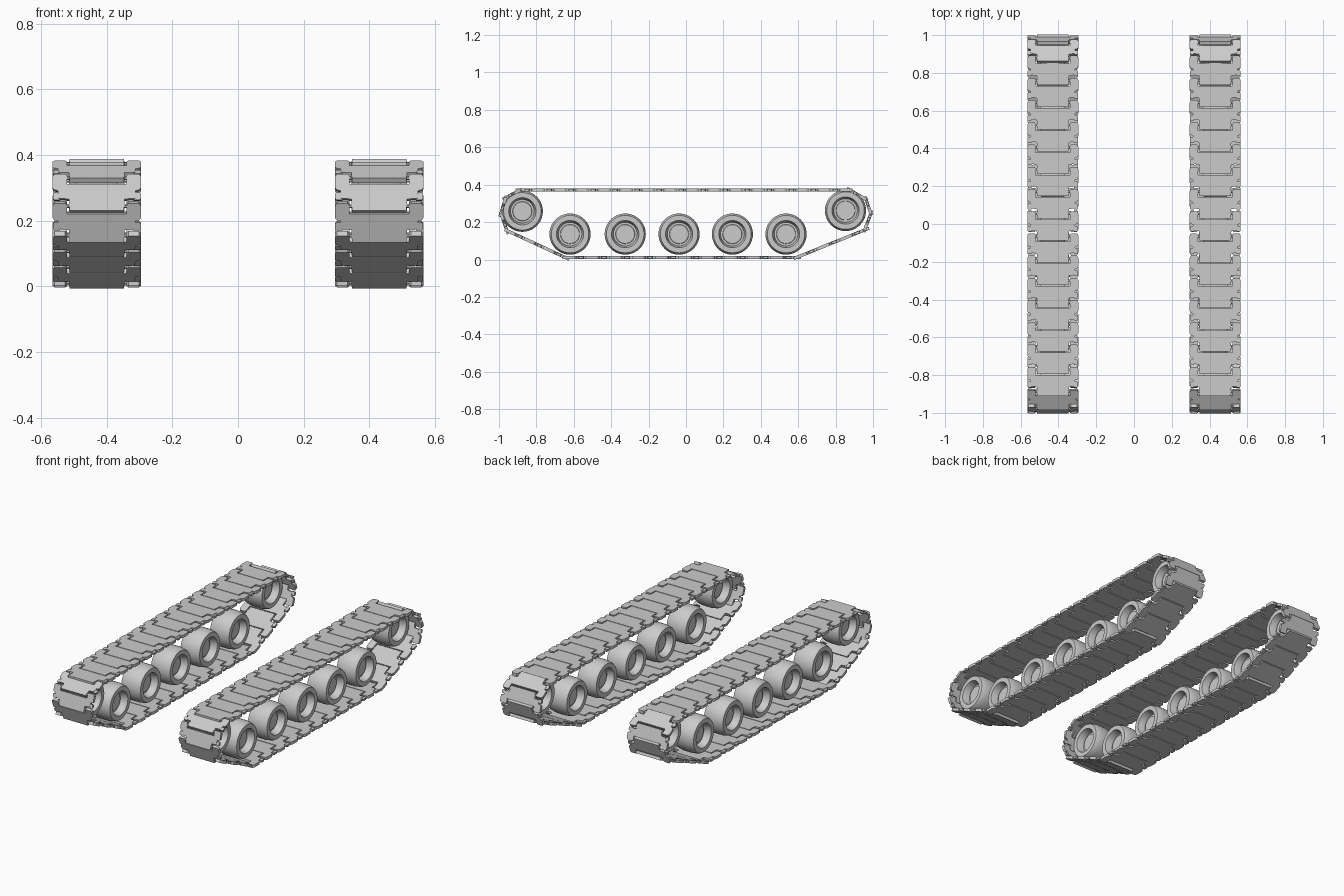
import bpy, bmesh, math
from mathutils import Vector

if "Cube" in bpy.data.objects:
    bpy.data.objects.remove(bpy.data.objects["Cube"])

TRACK_X = 0.43
THICK = 0.017

# track centreline (y, z) going clockwise, with number of links on each run
PATH = [((-0.888, 0.371), 15), ((0.877, 0.371), 1), ((0.962, 0.322), 1),
        ((0.988, 0.245), 1), ((0.955, 0.158), 3), ((0.59, 0.011), 10),
        ((-0.645, 0.011), 3), ((-0.957, 0.155), 1), ((-0.99, 0.245), 1),
        ((-0.965, 0.33), 1)]

# half outline of one link: (x, fraction of pitch), tongue to prong
HALF = [(0.083, -0.2), (0.085, 0.22), (0.116, 0.25), (0.118, 0.52),
        (0.129, 0.55), (0.135, 0.63), (0.135, 1.02), (0.128, 1.12),
        (0.096, 1.12), (0.091, 1.05), (0.091, 0.76)]
OUTLINE = HALF + [(-x, t) for x, t in reversed(HALF)]

# wheel half profile (x, radius), hub centre to tread middle
WHEEL = [(0.03, 0.0), (0.03, 0.05), (0.022, 0.052), (0.022, 0.063),
         (0.04, 0.066), (0.065, 0.073), (0.065, 0.1), (0.058, 0.104),
         (0.028, 0.110)]


def add_prism(bm, pts, offset):
    a = [bm.verts.new(p) for p in pts]
    b = [bm.verts.new(p + offset) for p in pts]
    bm.faces.new(a)
    bm.faces.new(b[::-1])
    n = len(pts)
    for i in range(n):
        bm.faces.new((a[i], b[i], b[(i + 1) % n], a[(i + 1) % n]))


def add_link(bm, p, q):
    d = q - p
    n = Vector((0, -d.z, d.y)).normalized()
    base = p - n * THICK / 2
    add_prism(bm, [base + Vector((x, 0, 0)) + d * t for x, t in OUTLINE], n * THICK)
    # ears on the outer ends of the body
    for s in (-1, 1):
        ear = [(0.112, 0.2), (0.13, 0.2), (0.134, 0.24), (0.134, 0.42), (0.13, 0.46), (0.112, 0.46)]
        add_prism(bm, [base + n * 0.002 + Vector((s * x, 0, 0)) + d * t for x, t in ear],
                  n * (THICK - 0.004))
    # hinge pin
    u = d.normalized()
    ring = [p + Vector((-0.125, 0, 0)) + (u * math.cos(k * math.pi / 4) + n * math.sin(k * math.pi / 4)) * 0.006
            for k in range(8)]
    add_prism(bm, ring, Vector((0.25, 0, 0)))


def finish(bm, name):
    bmesh.ops.recalc_face_normals(bm, faces=bm.faces)
    me = bpy.data.meshes.new(name)
    bm.to_mesh(me)
    bm.free()
    return me


def place(name, me, loc):
    ob = bpy.data.objects.new(name, me)
    ob.location = loc
    bpy.context.collection.objects.link(ob)
    return ob


# track mesh
bm = bmesh.new()
for i, (start, count) in enumerate(PATH):
    a = Vector((0, *start))
    b = Vector((0, *PATH[(i + 1) % len(PATH)][0]))
    for k in range(count):
        add_link(bm, a.lerp(b, k / count), a.lerp(b, (k + 1) / count))
track = finish(bm, "track")

# wheel mesh, lathed about x
bm = bmesh.new()
prof = WHEEL + [(-x, r) for x, r in reversed(WHEEL)]
verts = [bm.verts.new((x, 0, r)) for x, r in prof]
edges = [bm.edges.new(e) for e in zip(verts, verts[1:])]
bmesh.ops.spin(bm, geom=verts + edges, cent=(0, 0, 0), axis=(1, 0, 0),
               angle=math.tau, steps=40)
bmesh.ops.remove_doubles(bm, verts=bm.verts, dist=1e-5)
wheel = finish(bm, "wheel")

# lay out both sides
wheels = []
for side, x in (("left", -TRACK_X), ("right", TRACK_X)):
    place(side + "_track", track, (x, 0, 0))
    for i, y in enumerate((-0.62, -0.325, -0.037, 0.248, 0.535)):
        wheels.append(place(f"{side}_road_wheel_{i + 1}", wheel, (x, y, 0.136)))
    wheels.append(place(side + "_front_wheel", wheel, (x, -0.875, 0.258)))
    wheels.append(place(side + "_rear_wheel", wheel, (x, 0.853, 0.262)))

# smooth wheels with sharp rims (mesh is shared)
wheels[0].select_set(True)
bpy.context.view_layer.objects.active = wheels[0]
bpy.ops.object.shade_smooth_by_angle(angle=math.radians(30))
